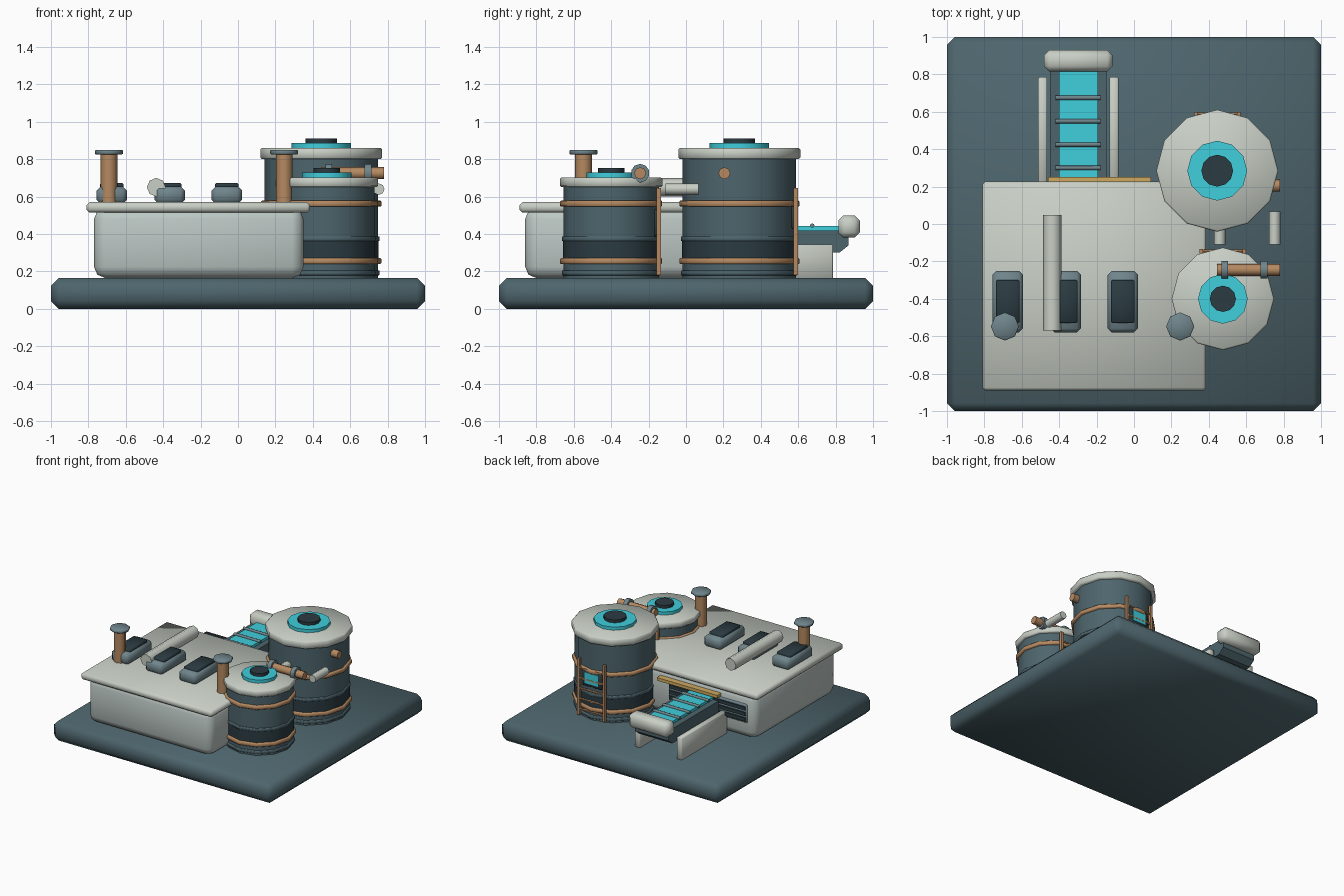
import bpy, bmesh
from math import radians
from mathutils import Matrix, Vector

if "Cube" in bpy.data.objects:
    bpy.data.objects.remove(bpy.data.objects["Cube"])


def material(name, rgb):
    m = bpy.data.materials.new(name)
    m.diffuse_color = (*rgb, 1)
    m.use_nodes = True
    m.node_tree.nodes["Principled BSDF"].inputs["Base Color"].default_value = m.diffuse_color
    return m


SLATE = material("slate", (0.075, 0.13, 0.152))
LIGHT = material("light_panel", (0.58, 0.62, 0.56))
WALL = material("wall_grey", (0.50, 0.57, 0.55))
COPPER = material("copper", (0.46, 0.25, 0.12))
CYAN = material("cyan", (0.05, 0.62, 0.72))
DARK = material("dark", (0.024, 0.044, 0.054))
STEEL = material("steel", (0.16, 0.235, 0.26))
YELLOW = material("yellow", (0.62, 0.40, 0.12))


def finish(name, bm, mat, bevel=0.0, segs=1, angle=50):
    if bevel:
        edges = [e for e in bm.edges if e.calc_face_angle(0) > radians(50)]
        bmesh.ops.bevel(bm, geom=edges, offset=bevel, segments=segs,
                        profile=0.5, affect='EDGES')
    me = bpy.data.meshes.new(name)
    bm.to_mesh(me)
    bm.free()
    me.shade_smooth()
    me.set_sharp_from_angle(angle=radians(angle))
    me.materials.append(mat)
    ob = bpy.data.objects.new(name, me)
    bpy.context.collection.objects.link(ob)
    return ob


def box(name, x, y, z, mat, bevel=0.0, segs=1):
    """Box from (min, max) ranges."""
    bm = bmesh.new()
    c = Vector([(r[0] + r[1]) / 2 for r in (x, y, z)])
    s = Vector([r[1] - r[0] for r in (x, y, z)])
    bmesh.ops.create_cube(bm, size=1, matrix=Matrix.Translation(c) @ Matrix.Diagonal((*s, 1)))
    return finish(name, bm, mat, bevel, segs)


def rod(name, a, b, r, mat, sides=12, bevel=0.0):
    """Cylinder from point a to point b."""
    a, b = Vector(a), Vector(b)
    rot = (b - a).to_track_quat('Z', 'Y').to_matrix().to_4x4()
    bm = bmesh.new()
    bmesh.ops.create_cone(bm, cap_ends=True, segments=sides, radius1=r, radius2=r,
                          depth=(b - a).length,
                          matrix=Matrix.Translation((a + b) / 2) @ rot)
    return finish(name, bm, mat, bevel)


def disc(name, cx, cy, z0, z1, r, mat, sides=12, bevel=0.0):
    return rod(name, (cx, cy, z0), (cx, cy, z1), r, mat, sides, bevel)


# base plate
box("base_plate", (-1, 1), (-1, 1), (0, 0.165), SLATE, 0.042)

# main building and roof
box("building_body", (-0.77, 0.35), (-0.86, 0.2), (0.165, 0.54), WALL, 0.06, 2)
box("roof_slab", (-0.81, 0.385), (-0.89, 0.227), (0.515, 0.57), LIGHT, 0.015)

# roof vents
for i, x in enumerate((-0.675, -0.365, -0.06)):
    box(f"roof_vent_{i}", (x - 0.081, x + 0.081), (-0.58, -0.25), (0.56, 0.655), STEEL, 0.022)
    box(f"roof_vent_grille_{i}", (x - 0.062, x + 0.062), (-0.53, -0.30), (0.64, 0.672), DARK, 0.006)

# roof pipe
rod("roof_pipe", (-0.437, -0.57, 0.65), (-0.437, 0.047, 0.65), 0.05, LIGHT, 8)

# chimneys
for i, x in enumerate((-0.69, 0.247)):
    disc(f"chimney_{i}", x, -0.548, 0.55, 0.83, 0.045, COPPER, 8)
    disc(f"chimney_cap_{i}", x, -0.548, 0.825, 0.85, 0.075, STEEL, 8, 0.005)


def tank(name, cx, cy, r, lid_r, top, lid_top, disc_r, hub_r, panel_z):
    disc(name + "_shell", cx, cy, 0.16, top + 0.01, r, SLATE)
    disc(name + "_dark_belt", cx, cy, 0.27, 0.37, r + 0.003, DARK)
    disc(name + "_lid", cx, cy, top, lid_top, lid_r, LIGHT, 12, 0.008)
    disc(name + "_glow_disc", cx, cy, lid_top - 0.01, lid_top + 0.026, disc_r, CYAN)
    disc(name + "_hub", cx, cy, lid_top + 0.02, lid_top + 0.05, hub_r, DARK)
    for i, z in enumerate((0.255, 0.562)):
        disc(f"{name}_copper_band_{i}", cx, cy, z - 0.016, z + 0.016, r + 0.018, COPPER, 12, 0.005)
    for i, z in enumerate((0.192, 0.375)):
        disc(f"{name}_steel_band_{i}", cx, cy, z - 0.013, z + 0.013, r + 0.009, SLATE, 12, 0.003)
    # ladder and gauge panel on the back
    y = cy + r + 0.01
    for i, x in enumerate((cx - 0.115, cx + 0.115)):
        box(f"{name}_ladder_rail_{i}", (x - 0.01, x + 0.01), (y - 0.022, y), (0.18, 0.645), COPPER)
    for i in range(5):
        z = 0.23 + i * 0.085
        rod(f"{name}_ladder_rung_{i}", (cx - 0.115, y - 0.01, z), (cx + 0.115, y - 0.01, z),
            0.009, COPPER, 6)
    box(name + "_gauge_frame", (cx - 0.09, cx + 0.09), (y - 0.05, y - 0.008),
        (panel_z - 0.07, panel_z + 0.07), DARK, 0.008)
    box(name + "_gauge_screen", (cx - 0.06, cx + 0.06), (y - 0.03, y - 0.003),
        (panel_z - 0.045, panel_z + 0.045), CYAN)


tank("large_tank", 0.445, 0.285, 0.303, 0.326, 0.80, 0.86, 0.16, 0.085, 0.50)
tank("small_tank", 0.475, -0.40, 0.255, 0.274, 0.65, 0.702, 0.133, 0.07, 0.46)

# pipework around the tanks
rod("copper_pipe", (0.445, -0.245, 0.725), (0.78, -0.245, 0.725), 0.032, COPPER, 8)
for i, x in enumerate((0.485, 0.695)):
    rod(f"pipe_flange_{i}", (x - 0.018, -0.245, 0.725), (x + 0.018, -0.245, 0.725), 0.05, STEEL, 10)
rod("tank_port", (0.65, 0.205, 0.725), (0.78, 0.205, 0.725), 0.032, COPPER, 8)
for i, x in enumerate((0.458, 0.752)):
    rod(f"link_pipe_{i}", (x, -0.11, 0.64), (x, 0.068, 0.64), 0.031, LIGHT, 8)

# louvre panel on the back wall
box("louvre_frame", (-0.70, 0.01), (0.18, 0.212), (0.30, 0.45), STEEL, 0.006)
for i in range(3):
    z = 0.33 + i * 0.045
    box(f"louvre_slat_{i}", (-0.69, 0.0), (0.19, 0.222), (z - 0.014, z + 0.014), DARK)
box("door_trim", (-0.46, 0.09), (0.19, 0.25), (0.455, 0.48), YELLOW)

# conveyor: side profile extruded across
bm = bmesh.new()
profile = [(0.15, 0.30), (0.82, 0.30), (0.87, 0.34), (0.87, 0.42), (0.15, 0.42)]
face = bm.faces.new([bm.verts.new((-0.45, y, z)) for y, z in profile])
ext = bmesh.ops.extrude_face_region(bm, geom=[face])
bmesh.ops.translate(bm, vec=(0.302, 0, 0),
                    verts=[v for v in ext["geom"] if isinstance(v, bmesh.types.BMVert)])
bmesh.ops.recalc_face_normals(bm, faces=bm.faces)
finish("conveyor_frame", bm, SLATE, angle=30)
box("conveyor_belt", (-0.402, -0.193), (0.15, 0.84), (0.41, 0.442), CYAN)
for i, y in enumerate((0.30, 0.425, 0.55, 0.675)):
    rod(f"conveyor_roller_{i}", (-0.42, y, 0.445), (-0.178, y, 0.445), 0.012, STEEL, 8)
box("conveyor_end_cap", (-0.482, -0.115), (0.815, 0.93), (0.38, 0.50), LIGHT, 0.028)
for i, x in enumerate((-0.488, -0.107)):
    box(f"conveyor_side_wall_{i}", (x - 0.024, x + 0.024), (0.19, 0.785), (0.16, 0.345), LIGHT, 0.006)
